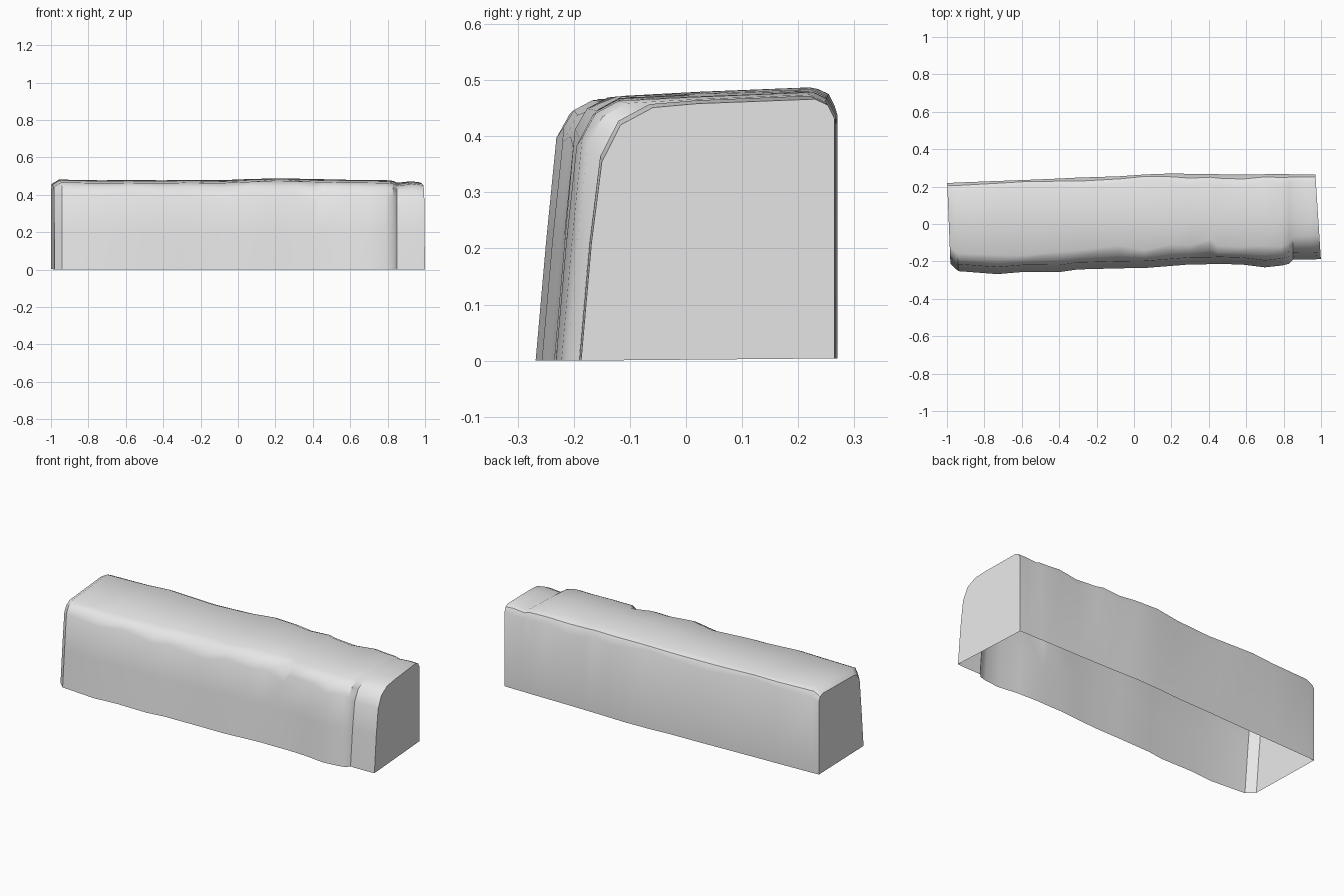
import bpy
import bmesh
import math

cube = bpy.data.objects.get("Cube")
if cube:
    bpy.data.objects.remove(cube, do_unlink=True)

# One flat grey for the whole stone
stone = bpy.data.materials.new("stone grey")
stone.use_nodes = True
stone.diffuse_color = (0.8, 0.8, 0.8, 1)
stone.node_tree.nodes["Principled BSDF"].inputs["Base Color"].default_value = (0.8, 0.8, 0.8, 1)

# Stations along the block: x, front y, back y, top z, front bevel, back bevel
STATIONS = [
    (-0.990, -0.212, 0.218, 0.457, 0.8, 0.035),   # left end, drawn in
    (-0.950, -0.252, 0.221, 0.481, 0.9, 0.045),
    (-0.730, -0.268, 0.230, 0.477, 1.0, 0.035),
    (-0.590, -0.256, 0.235, 0.479, 0.8, 0.025),
    (-0.400, -0.257, 0.243, 0.477, 1.1, 0.040),
    (-0.300, -0.243, 0.248, 0.479, 1.0, 0.055),
    (-0.080, -0.237, 0.255, 0.478, 1.3, 0.040),
    (0.060, -0.235, 0.265, 0.484, 0.9, 0.030),
    (0.200, -0.224, 0.270, 0.487, 1.2, 0.050),
    (0.300, -0.216, 0.268, 0.486, 1.0, 0.065),
    (0.410, -0.215, 0.266, 0.484, 1.5, 0.045),
    (0.450, -0.213, 0.266, 0.483, 0.9, 0.060),
    (0.580, -0.217, 0.265, 0.480, 0.9, 0.070),
    (0.700, -0.232, 0.266, 0.479, 1.2, 0.040),
    (0.790, -0.222, 0.266, 0.478, 1.0, 0.050),
    (0.830, -0.212, 0.266, 0.474, 1.1, 0.045),    # edge of the step
    (0.850, -0.191, 0.265, 0.464, 1.35, 0.040),   # foot of the step
    (0.940, -0.190, 0.266, 0.472, 1.35, 0.045),
    (0.987, -0.187, 0.265, 0.466, 1.40, 0.035),   # right end
]


def section(x, front, back, top, bevel, chip):
    """Cross-section from the bottom of the front, over the top, to the back."""
    lean = 0.037
    pts = [
        (front, 0.0),
        (front + lean * 0.5, 0.21),
        (front + lean, top - 0.08 * bevel),
        (front + lean + 0.024 * bevel, top - 0.015 - 0.022 * bevel),
        (front + lean + 0.065 * bevel, top - 0.015),
        (0.02, top - 0.008),
        (back - chip, top),
        (back - chip * 0.35, top - chip * 0.3),
        (back, top - chip),
        (back, 0.004),
    ]
    # The ends are slightly skewed across the depth
    skew = -0.04 if x < -0.9 else (-0.065 if x > 0.93 else 0.0)
    return [(x + skew * y, y, z) for y, z in pts]


# Shell of the block, open underneath
bm = bmesh.new()
rows = [[bm.verts.new(p) for p in section(*s)] for s in STATIONS]
for a, b in zip(rows, rows[1:]):
    for i in range(len(a) - 1):
        bm.faces.new((a[i], b[i], b[i + 1], a[i + 1]))

# Flat end caps
bm.faces.new(rows[0])
bm.faces.new(list(reversed(rows[-1])))
bmesh.ops.recalc_face_normals(bm, faces=bm.faces)
top_face = max(bm.faces, key=lambda f: abs(f.normal.z))
if top_face.normal.z < 0:
    bmesh.ops.reverse_faces(bm, faces=bm.faces)

mesh = bpy.data.meshes.new("stone_block")
bm.to_mesh(mesh)
bm.free()
mesh.materials.append(stone)
block = bpy.data.objects.new("stone_block", mesh)
bpy.context.collection.objects.link(block)

# Soft worn edges, crisp ends
bpy.ops.object.select_all(action="DESELECT")
block.select_set(True)
bpy.context.view_layer.objects.active = block
bpy.ops.object.shade_smooth_by_angle(angle=math.radians(36))
